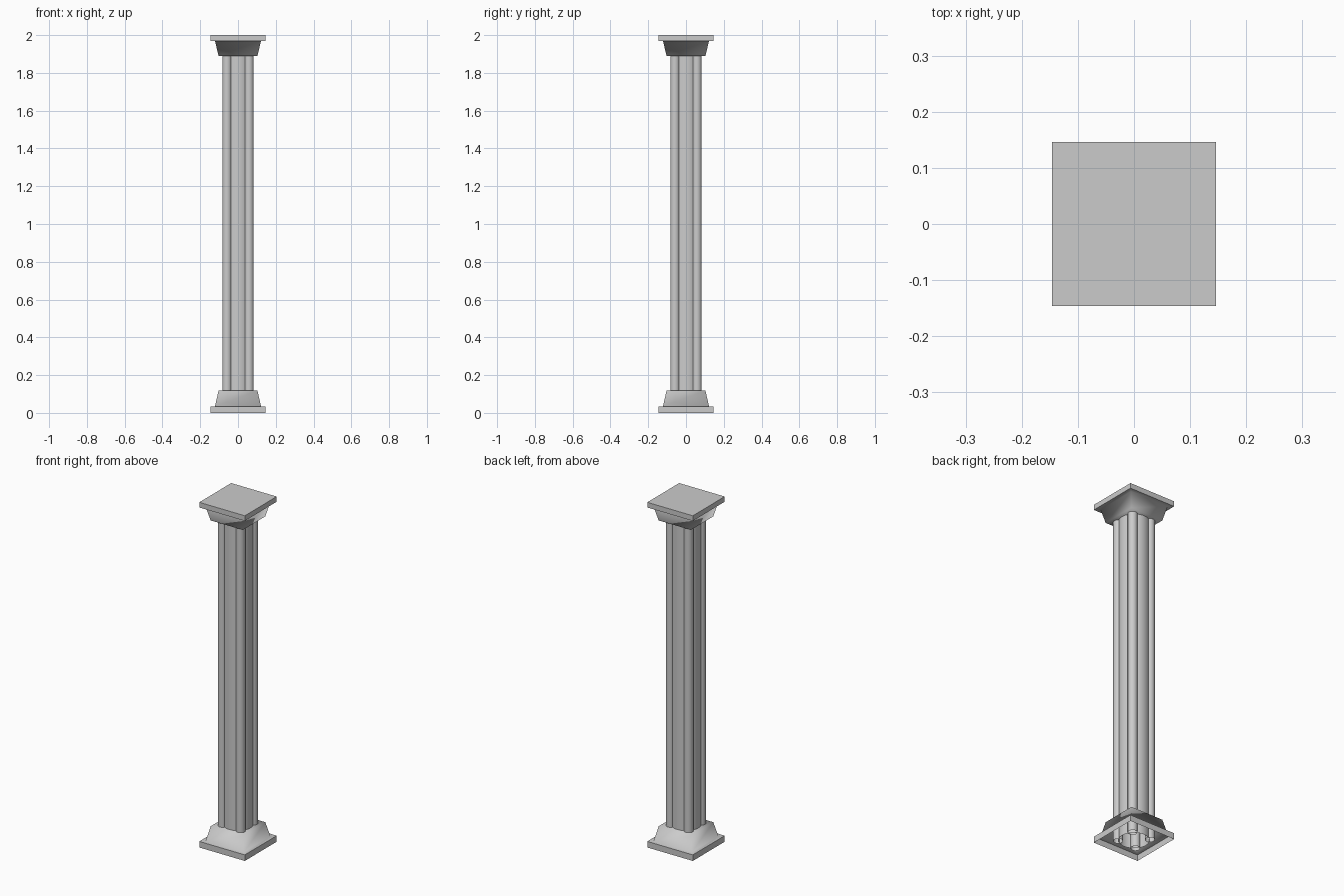
import bpy, bmesh, math

cube = bpy.data.objects.get("Cube")
if cube:
    bpy.data.objects.remove(cube, do_unlink=True)

stone = bpy.data.materials.new("grey_stone")
stone.use_nodes = True
GREY = (0.6, 0.6, 0.6, 1)
stone.diffuse_color = GREY
stone.node_tree.nodes["Principled BSDF"].inputs["Base Color"].default_value = GREY


def finish(bm, name, angle):
    bmesh.ops.recalc_face_normals(bm, faces=bm.faces)
    mesh = bpy.data.meshes.new(name)
    bm.to_mesh(mesh)
    bm.free()
    obj = bpy.data.objects.new(name, mesh)
    bpy.context.collection.objects.link(obj)
    mesh.materials.append(stone)
    bpy.ops.object.select_all(action='DESELECT')
    obj.select_set(True)
    bpy.context.view_layer.objects.active = obj
    bpy.ops.object.shade_smooth_by_angle(angle=math.radians(angle))
    return obj


def square_block(name, profile, cap_first=False):
    """Stack square rings given as (half width, height); the last is capped."""
    bm = bmesh.new()
    rings = [[bm.verts.new((sx * h, sy * h, z))
              for sx, sy in ((-1, -1), (1, -1), (1, 1), (-1, 1))]
             for h, z in profile]
    for low, high in zip(rings, rings[1:]):
        for i in range(4):
            j = (i + 1) % 4
            bm.faces.new((low[i], low[j], high[j], high[i]))
    bm.faces.new(rings[-1])
    if cap_first:
        bm.faces.new(rings[0])
    return finish(bm, name, 80)


def pillar(name, x, y, radius, sides, bottom=0.003, top=1.92):
    """Open-ended round shaft."""
    bm = bmesh.new()
    bmesh.ops.create_cone(bm, cap_ends=False, segments=sides, radius1=radius,
                          radius2=radius, depth=top - bottom)
    bmesh.ops.translate(bm, verts=bm.verts, vec=(x, y, (top + bottom) / 2))
    return finish(bm, name, 40)


# Hollow base: plinth, ledge and tapered block
square_block("base", [(0.146, 0), (0.146, 0.035), (0.122, 0.035), (0.103, 0.118)])

# Capital: the same shape turned over, closed by a flat slab
square_block("capital", [(0.103, 1.89), (0.122, 1.97), (0.146, 1.97), (0.146, 2.0)],
             cap_first=True)

# Shaft: round core with a slimmer column at each corner
pillar("shaft_core", 0, 0, 0.08, 48)
for side, sx in (("right", -1), ("left", 1)):
    for end, sy in (("front", -1), ("back", 1)):
        pillar(f"{end}_{side}_corner_column", sx * 0.058, sy * 0.058, 0.025, 32)
